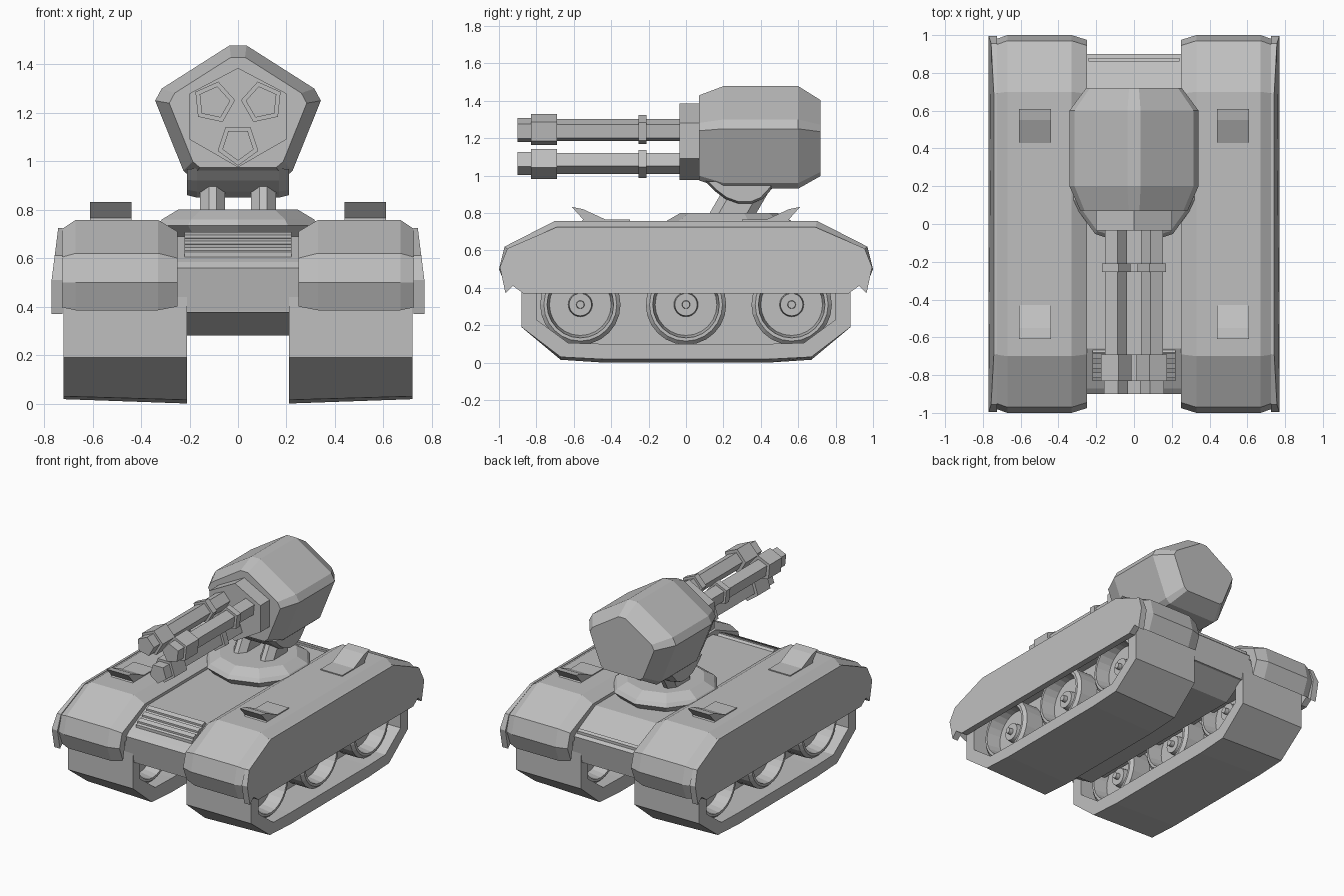
import bpy, bmesh, math
from mathutils import Vector

if "Cube" in bpy.data.objects:
    bpy.data.objects.remove(bpy.data.objects["Cube"])

grey = bpy.data.materials.new("armour grey")
grey.diffuse_color = (0.52, 0.52, 0.52, 1)
grey.use_nodes = True
grey.node_tree.nodes["Principled BSDF"].inputs["Base Color"].default_value = grey.diffuse_color


def loft(name, loops, closed=False, mirror=""):
    """Skin a list of equal-length point loops; cap the ends unless closed."""
    bm = bmesh.new()
    rows = [[bm.verts.new(p) for p in lp] for lp in loops]
    n = len(rows[0])
    pairs = list(zip(rows, rows[1:])) + ([(rows[-1], rows[0])] if closed else [])
    for a, b in pairs:
        for i in range(n):
            j = (i + 1) % n
            bm.faces.new((a[i], a[j], b[j], b[i]))
    if not closed:
        bm.faces.new(rows[0])
        bm.faces.new(rows[-1])
    bmesh.ops.recalc_face_normals(bm, faces=bm.faces)
    me = bpy.data.meshes.new(name)
    bm.to_mesh(me)
    bm.free()
    me.materials.append(grey)
    ob = bpy.data.objects.new(name, me)
    bpy.context.collection.objects.link(ob)
    if mirror:
        m = ob.modifiers.new("Mirror", "MIRROR")
        m.use_axis = ["X" in mirror, "Y" in mirror, False]
        m.use_mirror_merge = False
    return ob


def at_x(x, pts):
    return [(x, y, z) for y, z in pts]


def side_prism(name, pts, x0, x1, mirror=""):
    return loft(name, [at_x(x0, pts), at_x(x1, pts)], mirror=mirror)


def both_ends(half):
    """Complete a front-half (y, z) profile with its rear reflection."""
    return half + [(-y, z) for y, z in reversed(half)]


# Track fenders: lofted across x with chamfered edges and a hollow underside
full = both_ends([(-.91, .53), (-.955, .385), (-1, .50), (-.97, .62), (-.70, .758)])
edge = both_ends([(-.91, .53), (-.935, .40), (-.975, .50), (-.945, .60), (-.69, .71)])
loft("fender", [at_x(.25, edge), at_x(.33, full), at_x(.67, full), at_x(.742, edge)],
     mirror="X")

# Outer armour skirts, leaning outward toward the bottom
skirt = both_ends([(-.87, .37), (-.925, .41), (-.965, .37), (-.995, .51), (-.955, .61), (-.69, .725)])
loft("side_skirt", [[(.725, y, z) for y, z in skirt],
                    [(.742 + .028 * min(1, (.725 - z) / .22), y, z) for y, z in skirt]],
     mirror="X")

# Track belts: hollow bands, slightly lower on the inner side
belt_out = both_ends([(-.88, .55), (-.88, .19), (-.67, .03), (-.44, .018)])
belt_low = both_ends([(-.88, .55), (-.88, .19), (-.67, .015), (-.44, 0)])
belt_in = both_ends([(-.80, .54), (-.80, .23), (-.63, .105), (-.44, .10)])
loft("track_belt", [at_x(.21, belt_low), at_x(.72, belt_out),
                    at_x(.72, belt_in), at_x(.21, belt_in)], closed=True, mirror="X")
side_prism("track_web", both_ends([(-.82, .54), (-.82, .22), (-.63, .09)]), .43, .50, "X")

# Road wheels: turned profile (offset from the wheel's middle, radius)
half = [(.0, .215), (.17, .215), (.19, .195), (.19, .178), (.09, .165), (.09, .065),
        (.13, .06), (.13, .022), (.16, .02)]
turned = [(-o, r) for o, r in reversed(half[1:])] + half
for k, wy in enumerate((-.565, 0, .565)):
    loops = [[(.465 + o, wy + r * math.cos(math.tau * i / 24),
               .31 + r * math.sin(math.tau * i / 24)) for i in range(24)]
             for o, r in turned]
    loft("road_wheel_%d" % k, loops, mirror="X")

# Central hull with sloped nose and tail, and a narrower belly
hull = both_ends([(-.87, .38), (-.90, .56), (-.87, .585), (-.66, .69)])
side_prism("hull", hull, -.30, .30)
loft("hull_floor", [[(x * .35, y * .87, .375) for x, y in ((-1, -1), (1, -1), (1, 1), (-1, 1))],
                    [(x * .30, y * .87, .40) for x, y in ((-1, -1), (1, -1), (1, 1), (-1, 1))]])
side_prism("belly", both_ends([(-.70, .28), (-.86, .38)]), -.22, .22)

# Nose vent: raised frame with two slats
side_prism("vent_panel", [(-.83, .60), (-.83, .625), (-.68, .70), (-.66, .68)], -.22, .22)
for k, y in enumerate((-.80, -.75, -.70)):
    z = .645 + (y + .80) * .5
    side_prism("vent_slat_%d" % k, [(y - .015, z - .03), (y - .015, z), (y + .015, z + .012),
                                    (y + .015, z - .03)], -.22, .22)
side_prism("tail_strip", [(.86, .57), (.86, .605), (.88, .595), (.88, .57)], -.24, .24)

# Raised fins on the fenders
fin = [(-.30, .745), (-.30, .765), (-.43, .765), (-.55, .82), (-.61, .832), (-.55, .765), (-.57, .745)]
side_prism("fender_fin", fin, .44, .61, "XY")

# Turret ring: stepped ten-sided disc
def disc(r, z):
    return [(r * math.cos(math.tau * (i + .5) / 10), .23 + r * math.sin(math.tau * (i + .5) / 10), z)
            for i in range(10)]
loft("turret_ring", [disc(.29, .67), disc(.35, .735), disc(.33, .76), disc(.26, .80)])

# Two slanted struts, chamfered, carrying the cradle
def strut(y, z, sy):
    prof = [(-.3, -1), (.3, -1), (1, -.6), (1, .6), (.3, 1), (-.3, 1), (-1, .6), (-1, -.6)]
    return [(.105 + .052 * a, y + sy * b, z) for a, b in prof]
loft("turret_strut", [strut(.24, .78, .125), strut(.31, .90, .125), strut(.34, .95, .12)], mirror="X")
cradle = [(.10, .97), (.15, .92), (.21, .875), (.28, .85), (.35, .85), (.41, .875), (.47, .94), (.47, .97)]
small = [(y * .9 + .03, z * .9 + .095) for y, z in cradle]
loft("turret_cradle", [at_x(-.21, small), at_x(-.17, cradle), at_x(.17, cradle), at_x(.21, small)])

# Turret head: pentagon with clipped corners, tapered at both ends
right = [(.035, 1.478), (.315, 1.30), (.342, 1.25), (.225, .96), (.19, .93)]
head = right + [(-x, z) for x, z in reversed(right)]
loft("turret_head", [[(x * s, y, 1.19 + (z - 1.19) * s) for x, z in head]
                     for y, s in ((.07, .83), (.20, 1), (.60, 1), (.72, .74))])

# Hexagonal gun mount
def hexagon(y, s):
    return [(x * s, y, 1.18 + z * s) for x, z in
            ((0, .205), (.2, .10), (.2, -.09), (0, -.205), (-.2, -.09), (-.2, .10))]
loft("gun_mount", [hexagon(-.035, 1), hexagon(.09, 1)])

# Three five-sided barrels around the gun axis, each with muzzle and collar
def pentagon(cx, cz, y, r, a0):
    return [(cx + r * math.cos(a0 + math.tau * i / 5), y, cz + r * math.sin(a0 + math.tau * i / 5))
            for i in range(5)]
steps = [(0, .062), (-.21, .062), (-.21, .082), (-.255, .082), (-.255, .062), (-.69, .062),
         (-.69, .088), (-.83, .088), (-.83, .068), (-.90, .068)]
for k in range(3):
    a = math.radians(-90 + 120 * k)
    cx, cz = .115 * math.cos(a), 1.185 + .115 * math.sin(a)
    loft("barrel_%d" % k, [pentagon(cx, cz, y, r, a) for y, r in steps])
